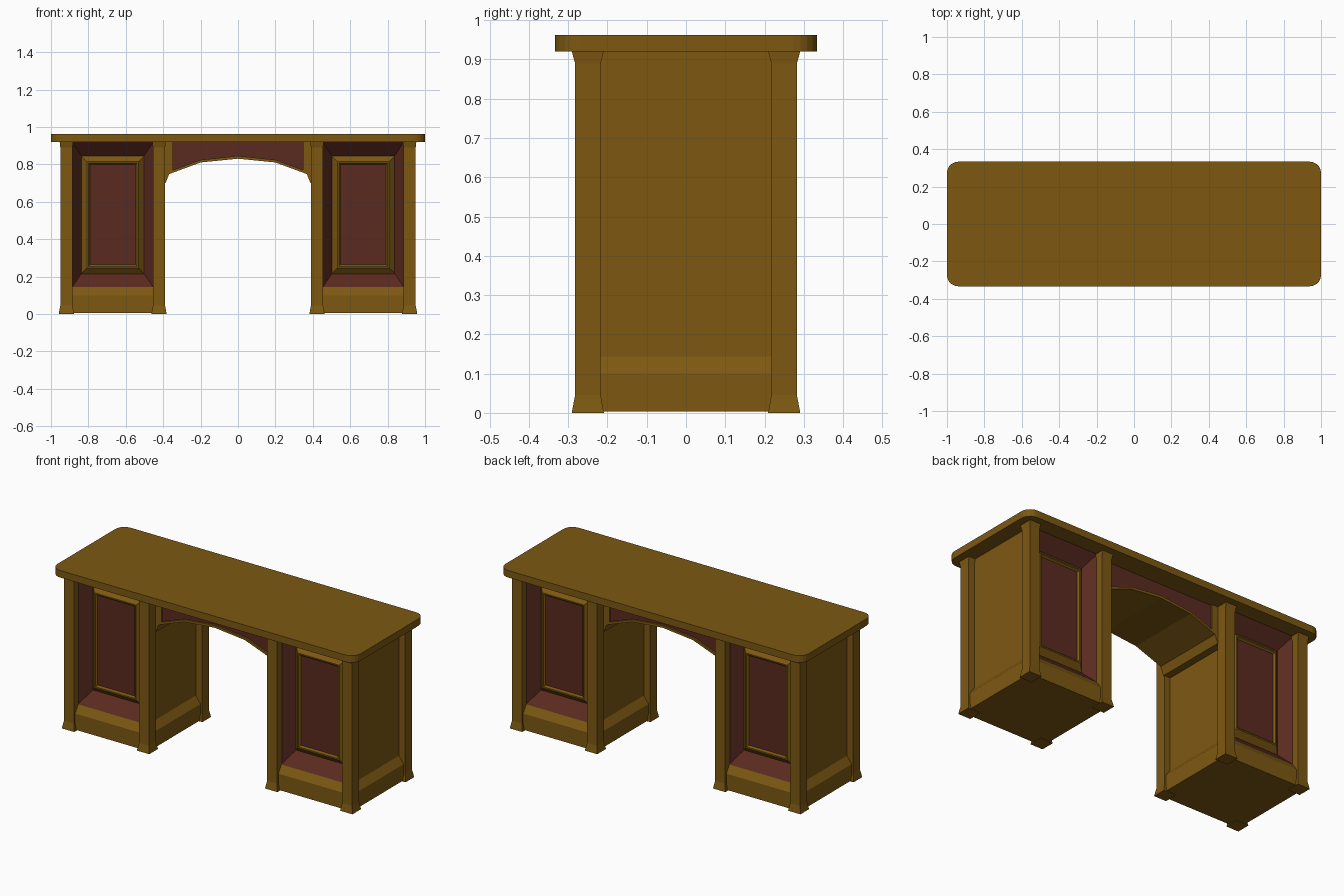
import bpy, bmesh

if "Cube" in bpy.data.objects:
    bpy.data.objects.remove(bpy.data.objects["Cube"])


def material(name, rgb):
    m = bpy.data.materials.new(name)
    m.diffuse_color = (*rgb, 1)
    m.use_nodes = True
    m.node_tree.nodes["Principled BSDF"].inputs["Base Color"].default_value = m.diffuse_color
    return m


OAK = material("golden_oak", (0.205, 0.098, 0.006))
RED = material("red_wood", (0.102, 0.023, 0.014))


def finish(name, bm, mat):
    me = bpy.data.meshes.new(name)
    bm.to_mesh(me)
    bm.free()
    me.materials.append(mat)
    ob = bpy.data.objects.new(name, me)
    bpy.context.collection.objects.link(ob)
    return ob


def loft(name, rings, mat, start=True, end=True):
    """Join equal-length point rings with quads, optionally capping the ends."""
    bm = bmesh.new()
    vs = [[bm.verts.new(p) for p in r] for r in rings]
    n = len(vs[0])
    for a, b in zip(vs, vs[1:]):
        for i in range(n):
            j = (i + 1) % n
            bm.faces.new((a[i], a[j], b[j], b[i]))
    if start:
        bm.faces.new(vs[0][::-1])
    if end:
        bm.faces.new(vs[-1])
    return finish(name, bm, mat)


CORNERS = ((-1, -1), (1, -1), (1, 1), (-1, 1))


def flat_ring(cx, cy, hx, hy, z):
    return [(cx + sx * hx, cy + sy * hy, z) for sx, sy in CORNERS]


def front_ring(cx, s, hx, z0, z1, y):
    """Upright rectangle facing -y (s=1) or +y (s=-1)."""
    return [(cx + s * sx * hx, s * y, z1 if sz > 0 else z0) for sx, sz in CORNERS]


def extrude_xz(name, pts, hy, mat):
    """Solid from an x-z outline, running from -hy to hy."""
    bm = bmesh.new()
    f = bm.faces.new([bm.verts.new((x, -hy, z)) for x, z in pts])
    out = bmesh.ops.extrude_face_region(bm, geom=[f])["geom"]
    bmesh.ops.translate(bm, vec=(0, 2 * hy, 0),
                        verts=[v for v in out if isinstance(v, bmesh.types.BMVert)])
    bmesh.ops.recalc_face_normals(bm, faces=bm.faces[:])
    return finish(name, bm, mat)


# Table top with rounded corners
bm = bmesh.new()
bmesh.ops.create_cube(bm, size=1)
bmesh.ops.scale(bm, vec=(2, 0.666, 0.042), verts=bm.verts[:])
bmesh.ops.translate(bm, vec=(0, 0, 0.941), verts=bm.verts[:])
upright = [e for e in bm.edges if abs(e.verts[0].co.z - e.verts[1].co.z) > 0.01]
bmesh.ops.bevel(bm, geom=upright, offset=0.06, segments=5, profile=0.5, affect='EDGES')
finish("table_top", bm, OAK)

# Two pedestals
for side, cx in (("left", -0.67), ("right", 0.67)):
    # Skirted base
    loft(side + "_skirt", [flat_ring(cx, 0, hx, hy, z) for hx, hy, z in
                           ((0.27, 0.27, 0.004), (0.27, 0.27, 0.1), (0.24, 0.24, 0.143))], OAK)
    for sx, sy in CORNERS:
        # Corner posts with flared foot and head
        px, py = cx + sx * 0.2475, sy * 0.25
        loft(side + "_post", [flat_ring(px, py, hx, hy, z) for hx, hy, z in
                              ((0.041, 0.041, 0), (0.0325, 0.0325, 0.045),
                               (0.0325, 0.0325, 0.89), (0.036, 0.041, 0.921))], OAK)
    for sx in (-1, 1):
        # Plain side panels
        loft(side + "_side_panel", [flat_ring(cx + sx * 0.22875, 0, 0.01125, 0.24, z)
                                    for z in (0.14, 0.921)], OAK)
    for s in (1, -1):
        # Sloping recess, raised frame and centre panel on front and back
        loft(side + "_recess", [front_ring(cx, s, 0.2175, 0.143, 0.921, -0.24),
                                front_ring(cx, s, 0.168, 0.215, 0.845, -0.17)],
             RED, start=False)
        loft(side + "_panel_frame", [front_ring(cx, s, 0.168, 0.215, 0.845, -0.17),
                                     front_ring(cx, s, 0.138, 0.247, 0.814, -0.2),
                                     front_ring(cx, s, 0.13, 0.255, 0.807, -0.2),
                                     front_ring(cx, s, 0.122, 0.264, 0.799, -0.19)],
             OAK, start=False, end=False)
        loft(side + "_centre_panel", [front_ring(cx, s, 0.122, 0.264, 0.799, -0.19)],
             RED, start=False)

# Arched apron over the knee space
half_arch = [(0.43, 0.70), (0.387, 0.70), (0.368, 0.748), (0.2, 0.81)]
half_inner = [(0.348, 0.92), (0.348, 0.77), (0.2, 0.824)]


def mirrored(half, mid):
    return [(-x, z) for x, z in half] + [mid] + half[::-1]


inner = mirrored(half_inner, (0, 0.845))
trim = [(-0.43, 0.92)] + mirrored(half_arch, (0, 0.83)) + [(0.43, 0.92)] + inner[::-1]
extrude_xz("apron_arch_trim", trim, 0.222, OAK)
extrude_xz("apron_panel", inner, 0.212, RED)
